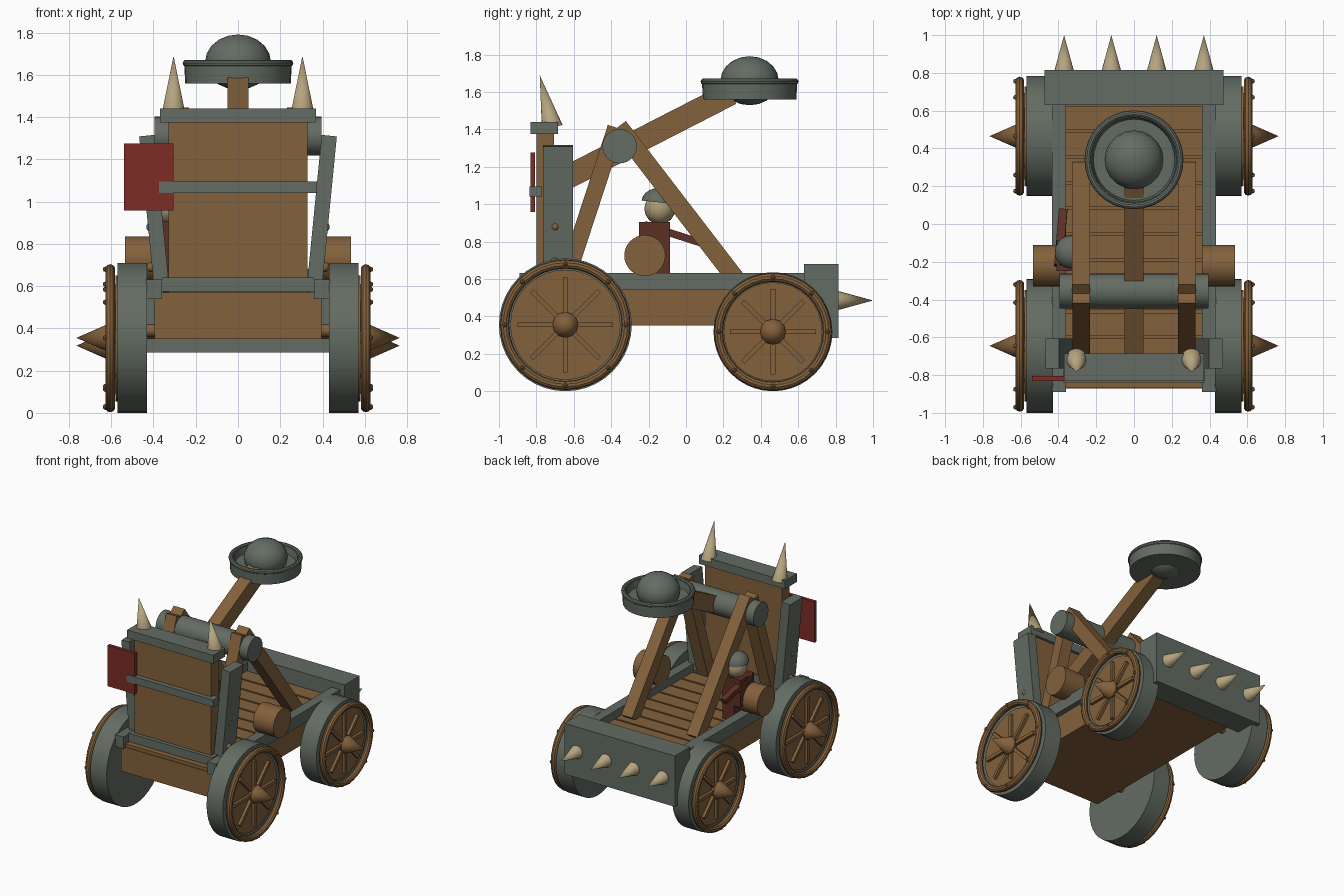
import bpy, bmesh, math
from mathutils import Vector, Matrix

cube = bpy.data.objects.get("Cube")
if cube:
    bpy.data.objects.remove(cube, do_unlink=True)


def material(name, r, g, b):
    m = bpy.data.materials.new(name)
    m.use_nodes = True
    m.diffuse_color = (r, g, b, 1)
    m.node_tree.nodes["Principled BSDF"].inputs["Base Color"].default_value = (r, g, b, 1)
    return m


WOOD = material("wood", 0.23, 0.12, 0.045)
IRON = material("iron", 0.125, 0.15, 0.125)
BONE = material("bone", 0.46, 0.37, 0.21)
RED = material("red_paint", 0.21, 0.025, 0.018)
LEATHER = material("leather", 0.11, 0.03, 0.018)
SKIN = material("skin", 0.42, 0.33, 0.18)
parts = []


def finish(name, bm, mat, matrix=None):
    if matrix:
        bm.transform(matrix)
    bmesh.ops.recalc_face_normals(bm, faces=bm.faces)
    mesh = bpy.data.meshes.new(name)
    bm.to_mesh(mesh)
    bm.free()
    mesh.materials.append(mat)
    obj = bpy.data.objects.new(name, mesh)
    bpy.context.collection.objects.link(obj)
    parts.append(obj)
    return obj


def along(a, b):
    """Matrix at the middle of a-b with its z axis pointing from a to b."""
    a, b = Vector(a), Vector(b)
    turn = (b - a).to_track_quat('Z', 'Y').to_matrix().to_4x4()
    return Matrix.Translation((a + b) / 2) @ turn, (b - a).length


def box(name, x, y, z, mat):
    bm = bmesh.new()
    bmesh.ops.create_cube(bm, size=1)
    size = Matrix.Diagonal((x[1] - x[0], y[1] - y[0], z[1] - z[0], 1))
    mid = Matrix.Translation((sum(x) / 2, sum(y) / 2, sum(z) / 2))
    return finish(name, bm, mat, mid @ size)


def beam(name, a, b, width, depth, mat):
    """Square timber from a to b; width lies along x when the beam runs in the yz plane."""
    a, b = Vector(a), Vector(b)
    d = (b - a).normalized()
    side = Vector((1, 0, 0))
    side = (side - d * side.dot(d)).normalized()
    turn = Matrix((side, d.cross(side), d)).transposed().to_4x4()
    bm = bmesh.new()
    bmesh.ops.create_cube(bm, size=1)
    size = Matrix.Diagonal((width, depth, (b - a).length, 1))
    return finish(name, bm, mat, Matrix.Translation((a + b) / 2) @ turn @ size)


def rod(name, a, b, r1, r2, mat, n=24):
    """Cylinder or cone from a to b."""
    m, length = along(a, b)
    bm = bmesh.new()
    bmesh.ops.create_cone(bm, cap_ends=True, segments=n, radius1=r1, radius2=r2, depth=length)
    return finish(name, bm, mat, m)


def ball(name, c, r, mat, squash=1.0, n=16):
    bm = bmesh.new()
    bmesh.ops.create_uvsphere(bm, u_segments=n, v_segments=n // 2, radius=r)
    return finish(name, bm, mat, Matrix.Translation(c) @ Matrix.Diagonal((1, 1, squash, 1)))


def lathe(name, profile, mat, matrix, n=32, closed=False):
    """Spin (radius, height) points around z."""
    bm = bmesh.new()
    verts = [bm.verts.new((r, 0, h)) for r, h in profile]
    edges = [bm.edges.new(p) for p in zip(verts, verts[1:])]
    if closed:
        edges.append(bm.edges.new((verts[-1], verts[0])))
    bmesh.ops.spin(bm, geom=verts + edges, cent=(0, 0, 0), axis=(0, 0, 1),
                   angle=math.tau, steps=n, use_duplicate=False)
    bmesh.ops.remove_doubles(bm, verts=bm.verts, dist=0.0005)
    return finish(name, bm, mat, matrix)


def ring(name, radius, thick, mat, matrix):
    circle = [(radius + thick * math.cos(math.tau * i / 10), thick * math.sin(math.tau * i / 10))
              for i in range(10)]
    return lathe(name, circle, mat, matrix, closed=True)


# Wheels: iron tyre, wooden face, rim, spokes, rivets and hub spike
def wheel(tag, s, y, r):
    def at(x, radius=0.0, angle=0.0):
        return (s * x, y + radius * math.cos(angle), r + radius * math.sin(angle))

    rod(tag + "_tyre", at(0.43), at(0.57), r, r, IRON, 40)
    rod(tag + "_face", at(0.56), at(0.58), r * 0.83, r * 0.83, WOOD, 32)
    ring(tag + "_rim", r * 0.915, 0.024, WOOD, along(at(0.6), at(0.61))[0])
    for i in range(8):
        a = math.tau * i / 8
        beam(tag + "_spoke", at(0.587, 0.04, a), at(0.587, r * 0.72, a), 0.03, 0.025, WOOD)
        ball(tag + "_rivet", at(0.627, r * 0.915, a), 0.013, WOOD, n=8)
    rod(tag + "_hub", at(0.57), at(0.61), 0.05, 0.07, WOOD, 12)
    rod(tag + "_hub_spike", at(0.61), at(0.765), 0.068, 0, WOOD, 12)


for side, s in (("left", 1), ("right", -1)):
    wheel("front_" + side + "_wheel", s, -0.645, 0.355)
    wheel("rear_" + side + "_wheel", s, 0.465, 0.318)
rod("front_axle", (-0.45, -0.645, 0.39), (0.45, -0.645, 0.39), 0.03, 0.03, WOOD, 12)
rod("rear_axle", (-0.45, 0.465, 0.38), (0.45, 0.465, 0.38), 0.03, 0.03, WOOD, 12)

# Chassis: hull, plank floor, rear ram with spikes
box("hull", (-0.395, 0.395), (-0.87, 0.64), (0.35, 0.545), WOOD)
planks = 11
pitch = 1.5 / planks
for i in range(planks):
    y = -0.865 + pitch * i
    box("floor_plank", (-0.365, 0.365), (y, y + pitch - 0.014), (0.54, 0.57), WOOD)
box("rear_ram", (-0.475, 0.475), (0.63, 0.815), (0.285, 0.68), IRON)
for x in (-0.37, -0.12, 0.12, 0.37):
    rod("ram_spike", (x, 0.81, 0.485), (x, 1.0, 0.485), 0.052, 0, BONE, 16)

# Front wall with iron bands
box("front_wall", (-0.33, 0.33), (-0.8, -0.705), (0.56, 1.4), WOOD)
box("wall_cap", (-0.37, 0.37), (-0.832, -0.685), (1.375, 1.44), IRON)
box("wall_band", (-0.373, 0.373), (-0.838, -0.77), (1.04, 1.095), IRON)
box("wall_sill", (-0.36, 0.36), (-0.83, -0.69), (0.575, 0.64), IRON)
box("red_shield", (-0.54, -0.305), (-0.832, -0.806), (0.958, 1.275), RED)

# Mirrored parts
for side, s in (("left", 1), ("right", -1)):
    rail_x = sorted((s * 0.36, s * 0.435))
    box(side + "_rail", rail_x, (-0.89, 0.64), (0.54, 0.632), IRON)
    beam(side + "_post", (s * 0.36, -0.685, 0.58), (s * 0.432, -0.685, 1.312), 0.072, 0.16, IRON)
    ball(side + "_upper_stud", (s * 0.41, -0.7, 0.88), 0.024, WOOD)
    ball(side + "_lower_stud", (s * 0.41, -0.7, 0.69), 0.024, WOOD)
    rod(side + "_wall_spike", (s * 0.305, -0.715, 1.41), (s * 0.305, -0.782, 1.69), 0.057, 0, BONE, 16)
    beam(side + "_front_strut", (s * 0.28, -0.65, 0.57), (s * 0.28, -0.375, 1.41), 0.092, 0.09, WOOD)
    beam(side + "_rear_strut", (s * 0.28, 0.29, 0.57), (s * 0.28, -0.36, 1.415), 0.094, 0.097, WOOD)
    rod(side + "_barrel", (s * 0.36, -0.22, 0.725), (s * 0.535, -0.22, 0.725), 0.11, 0.11, WOOD, 32)

# Throwing arm, pivot, bowl and shot
rod("pivot_drum", (-0.395, -0.355, 1.31), (0.395, -0.355, 1.31), 0.092, 0.092, IRON, 32)
beam("throwing_arm", (0, -0.68, 1.12), (0, 0.24, 1.592), 0.1, 0.125, WOOD)
bowl_at = Matrix.Translation((0, 0.34, 1.56))
lathe("bowl", [(0, 0), (0.25, 0), (0.255, 0.1), (0.225, 0.1), (0.215, 0.05), (0, 0.045)], IRON, bowl_at)
ring("bowl_rim", 0.245, 0.017, IRON, Matrix.Translation((0, 0.34, 1.655)))
ball("stone_shot", (0, 0.34, 1.66), 0.156, IRON, squash=0.84, n=20)

# Crew member seated beside the right barrel
box("crew_body", (-0.41, -0.25), (-0.25, -0.085), (0.695, 0.905), LEATHER)
box("crew_legs", (-0.355, -0.255), (-0.21, -0.085), (0.57, 0.7), LEATHER)
ball("crew_head", (-0.33, -0.14, 0.975), 0.083, SKIN)
beam("crew_arm", (-0.4, -0.22, 0.89), (-0.375, 0.075, 0.795), 0.045, 0.04, LEATHER)
dome = [(0.09 * math.cos(a * math.pi / 10), 0.075 * math.sin(a * math.pi / 10)) for a in range(6)]
lathe("crew_helmet", [(0, 0)] + dome, IRON,
      Matrix.Translation((-0.33, -0.148, 1.01)) @ Matrix.Rotation(math.radians(-6), 4, 'X'), 20)

# Smooth the round surfaces and keep hard edges
bpy.ops.object.select_all(action='DESELECT')
for obj in parts:
    obj.select_set(True)
bpy.context.view_layer.objects.active = parts[0]
bpy.ops.object.shade_smooth_by_angle(angle=math.radians(35))
